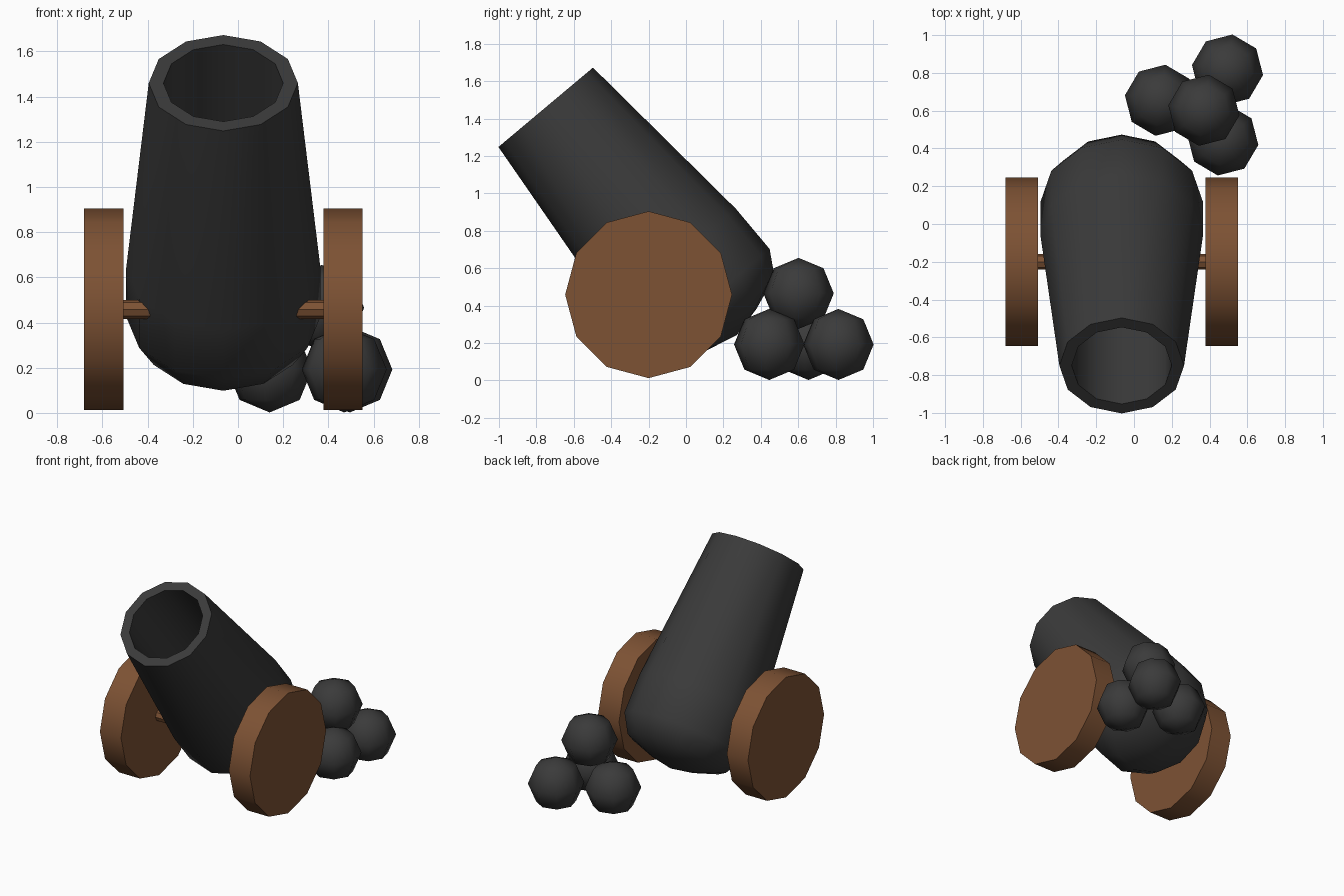
import bpy, bmesh, math
from mathutils import Matrix

if "Cube" in bpy.data.objects:
    bpy.data.objects.remove(bpy.data.objects["Cube"])


def material(name, rgb):
    m = bpy.data.materials.new(name)
    m.diffuse_color = (*rgb, 1)
    m.use_nodes = True
    m.node_tree.nodes["Principled BSDF"].inputs["Base Color"].default_value = m.diffuse_color
    return m


iron = material("dark_iron", (0.043, 0.043, 0.043))
wood = material("brown_wood", (0.205, 0.084, 0.034))
CX = -0.065  # centre line of the gun


def finish(name, bm, mat, matrix, angle):
    bmesh.ops.recalc_face_normals(bm, faces=bm.faces[:])
    me = bpy.data.meshes.new(name)
    bm.to_mesh(me)
    bm.free()
    me.materials.append(mat)
    ob = bpy.data.objects.new(name, me)
    bpy.context.collection.objects.link(ob)
    ob.matrix_world = matrix
    bpy.ops.object.select_all(action='DESELECT')
    ob.select_set(True)
    bpy.context.view_layer.objects.active = ob
    bpy.ops.object.shade_smooth_by_angle(angle=math.radians(angle))
    return ob


def lathe(profile, sides):
    """Spin (radius, z) points about z; zero radius makes a single pole."""
    bm = bmesh.new()
    rings = []
    for r, z in profile:
        n = sides if r > 0 else 1
        rings.append([bm.verts.new((r * math.cos(math.tau * i / sides),
                                    r * math.sin(math.tau * i / sides), z))
                      for i in range(n)])
    for a, b in zip(rings, rings[1:]):
        for i in range(sides):
            j = (i + 1) % sides
            quad = [a[i % len(a)], a[j % len(a)], b[j % len(b)], b[i % len(b)]]
            bm.faces.new(list(dict.fromkeys(quad)))
    return bm


def cylinder(name, x, radius, length, sides):
    bm = bmesh.new()
    bmesh.ops.create_cone(bm, cap_ends=True, segments=sides,
                          radius1=radius, radius2=radius, depth=length)
    m = Matrix.Translation((x, -0.2, 0.458)) @ Matrix.Rotation(math.pi / 2, 4, 'Y')
    finish(name, bm, wood, m, 40)


# Barrel: domed breech, straight band, taper to muzzle, rim and deep bore
barrel = lathe([(0, -1.59), (0.17, -1.55), (0.355, -1.48), (0.43, -1.35),
                (0.43, -1.07), (0.33, 0), (0.265, 0), (0.265, -1.0), (0, -1.0)], 12)
finish("barrel", barrel, iron,
       Matrix.Translation((CX, -0.75, 1.46)) @ Matrix.Rotation(math.radians(40), 4, 'X'), 50)

# Wheels and axle
for side, label in ((-1, "left"), (1, "right")):
    cylinder(label + "_wheel", CX + side * 0.529, 0.446, 0.173, 12)
cylinder("axle", CX, 0.042, 1.0, 8)

# Pile of cannonballs
for i, pos in enumerate([(0.14, 0.655, 0.192), (0.495, 0.815, 0.192),
                         (0.47, 0.445, 0.192), (0.37, 0.602, 0.465)]):
    bm = bmesh.new()
    bmesh.ops.create_uvsphere(bm, u_segments=8, v_segments=4, radius=0.19)
    finish(f"cannonball_{i + 1}", bm, iron,
           Matrix.Translation(pos) @ Matrix.Rotation(math.radians(-8), 4, 'Z'), 60)
